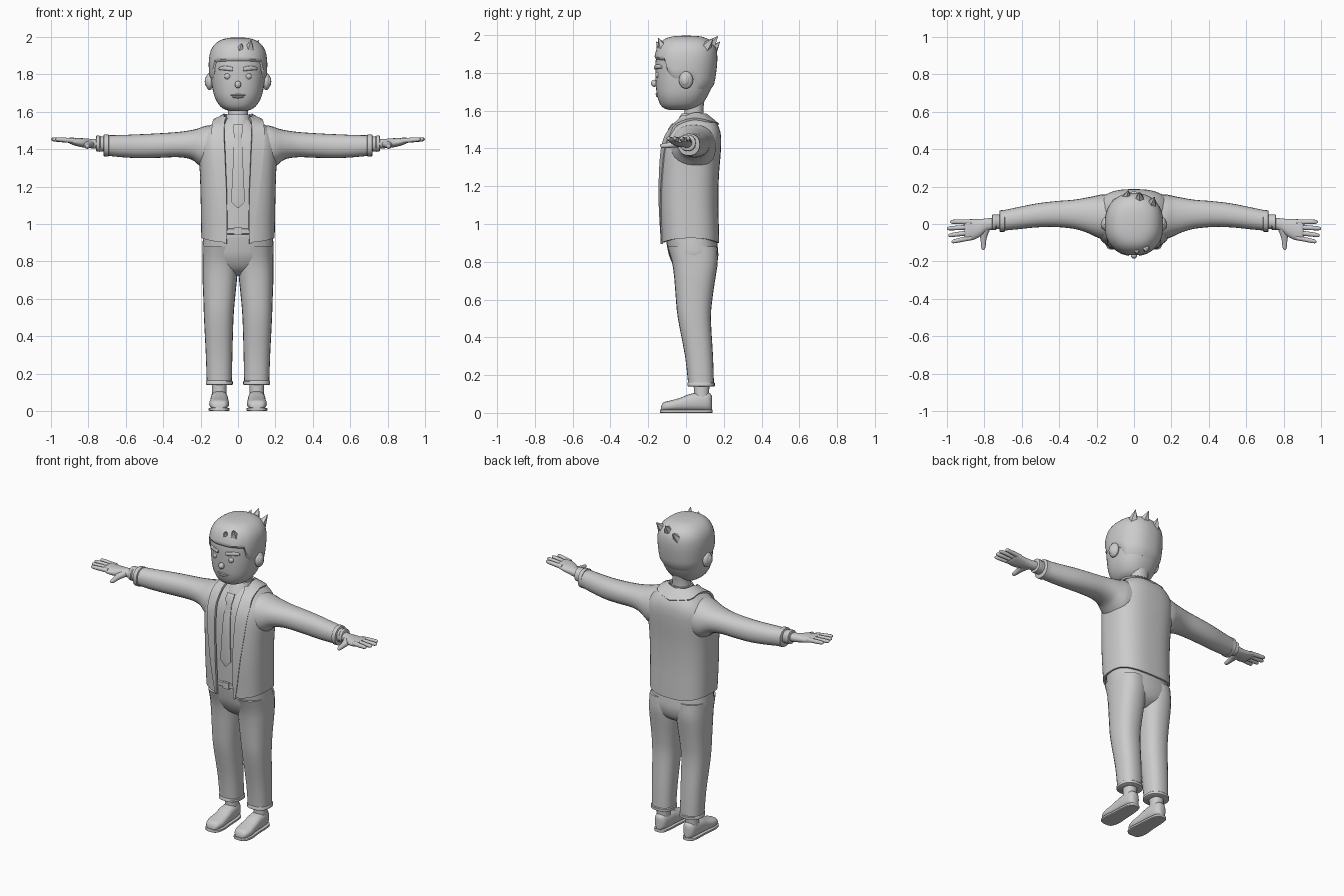
import bpy, bmesh, math
from mathutils import Vector

grey = bpy.data.materials.new("plain_grey")
grey.diffuse_color = (0.6, 0.6, 0.6, 1)


def finish(name, bm, mirror=False, thick=0, angle=40):
    """Turn a bmesh into a finished, smooth shaded part."""
    bmesh.ops.recalc_face_normals(bm, faces=bm.faces)
    me = bpy.data.meshes.new(name)
    bm.to_mesh(me)
    bm.free()
    me.materials.append(grey)
    ob = bpy.data.objects.new(name, me)
    bpy.context.collection.objects.link(ob)
    bpy.ops.object.select_all(action='DESELECT')
    ob.select_set(True)
    bpy.context.view_layer.objects.active = ob
    if mirror:
        ob.modifiers.new("mirror", 'MIRROR')
        bpy.ops.object.modifier_apply(modifier="mirror")
    if thick:
        m = ob.modifiers.new("thickness", 'SOLIDIFY')
        m.thickness, m.offset = thick, 0
        bpy.ops.object.modifier_apply(modifier="thickness")
    bpy.ops.object.shade_smooth_by_angle(angle=math.radians(angle))
    return ob


def grid(name, rows, closed=True, caps=True, **kw):
    """Skin rows of points into a surface."""
    bm = bmesh.new()
    vs = [[bm.verts.new(p) for p in r] for r in rows]
    n = len(vs[0])
    for r, s in zip(vs, vs[1:]):
        for i in range(n if closed else n - 1):
            j = (i + 1) % n
            bm.faces.new((r[i], r[j], s[j], s[i]))
    if caps:
        bm.faces.new(vs[0])
        bm.faces.new(vs[-1])
    return finish(name, bm, **kw)


def smooth(rows, k):
    """Catmull-Rom interpolation of number rows."""
    out = []
    for i in range(len(rows) - 1):
        a, b, c, d = (rows[max(i - 1, 0)], rows[i], rows[i + 1],
                      rows[min(i + 2, len(rows) - 1)])
        for s in range(k):
            t = s / k
            out.append(tuple(q + 0.5 * t * (r - p + t * (2*p - 5*q + 4*r - w + t * (3*(q - r) + w - p)))
                             for p, q, r, w in zip(a, b, c, d)))
    return out + [tuple(rows[-1])]


def oval(a, n):
    s, c = math.sin(a), math.cos(a)
    return (math.copysign(abs(s) ** (2 / n), s), -math.copysign(abs(c) ** (2 / n), c))


def loft(name, axis, rows, n=2.2, k=3, seg=24, **kw):
    """Rows are (position on axis, low a, high a, low b, high b)."""
    rings = []
    for t, a0, a1, b0, b1 in smooth(rows, k):
        ring = []
        for i in range(seg):
            u, v = oval(2 * math.pi * i / seg, n)
            a, b = (a0 + a1) / 2 + u * (a1 - a0) / 2, (b0 + b1) / 2 + v * (b1 - b0) / 2
            ring.append({'x': (t, a, b), 'y': (a, t, b), 'z': (a, b, t)}[axis])
        rings.append(ring)
    return grid(name, rings, **kw)


def sym(rows):
    return [(z, -w, w, f, b) for z, w, f, b in rows]


def lookup(rows, z):
    for p, q in zip(rows, rows[1:]):
        if z <= q[0]:
            t = max(0, (z - p[0]) / (q[0] - p[0]))
            return [u + t * (v - u) for u, v in zip(p, q)]
    return rows[-1]


def ball(name, loc, size, mirror=False):
    bm = bmesh.new()
    bmesh.ops.create_uvsphere(bm, u_segments=20, v_segments=12, radius=1)
    for v in bm.verts:
        v.co = Vector(loc) + Vector([c * s for c, s in zip(v.co, size)])
    return finish(name, bm, mirror=mirror)


# Shoes, soles, ankles
loft("sole", 'y', [(-.137, .075, .125, 0, .018), (-.125, .057, .145, 0, .018), (-.08, .045, .157, 0, .018),
                   (.0, .05, .15, 0, .018), (.08, .055, .147, 0, .018), (.125, .065, .138, 0, .018),
                   (.14, .082, .12, 0, .018)], n=6, mirror=True)
loft("shoe", 'y', [(-.133, .08, .12, .01, .03), (-.12, .06, .142, .01, .055), (-.08, .048, .154, .01, .066),
                   (-.03, .05, .15, .01, .08), (.02, .053, .147, .01, .1), (.07, .055, .145, .01, .108),
                   (.12, .065, .137, .01, .108), (.137, .085, .117, .015, .09)], n=2.6, mirror=True)
loft("ankle", 'z', [(.07, .06, .142, .04, .125), (.1, .062, .14, .042, .122), (.16, .06, .14, .04, .125)], mirror=True)

# Trousers
loft("trouser_leg", 'z', [(.145, .033, .167, .012, .148), (.3, .03, .172, -.005, .143), (.5, .024, .182, -.043, .132),
                          (.62, .014, .186, -.055, .142), (.72, .004, .19, -.063, .157), (.8, 0, .19, -.075, .168),
                          (.88, 0, .188, -.1, .165)], n=2.4, mirror=True)
loft("trouser_cuff", 'z', [(.14, .032, .168, .012, .148), (.143, .027, .172, .007, .153), (.158, .027, .172, .007, .153),
                           (.162, .032, .169, .01, .149)], k=1, n=2.4, mirror=True)
loft("trouser_hips", 'z', sym([(.725, .05, .0, .1), (.76, .14, -.05, .15), (.82, .186, -.085, .17), (.88, .19, -.1, .168),
                               (.96, .184, -.112, .158)]), n=2.5)
loft("belt", 'z', sym([(.945, .18, -.118, .15), (.948, .182, -.122, .152), (.972, .182, -.122, .152),
                       (.975, .18, -.118, .15)]), k=1, n=2.8)
loft("belt_buckle", 'z', sym([(.94, .022, -.127, -.11), (.98, .022, -.127, -.11)]), k=1, n=6)

# Shirt, shirt collar, tie
shirt = [(.93, .175, -.112, .15), (1.1, .175, -.117, .145), (1.25, .177, -.117, .145), (1.38, .17, -.108, .15),
         (1.45, .15, -.094, .145), (1.5, .12, -.07, .13), (1.54, .085, -.042, .11), (1.56, .065, -.03, .1)]
loft("shirt", 'z', sym(shirt), n=2.7)
loft("shirt_collar", 'z', sym([(1.5, .07, -.068, .105), (1.53, .072, -.055, .108), (1.56, .067, -.038, .106),
                               (1.585, .062, -.022, .103)]), n=2.1)
tie = []
for z, w in [(1.085, .003), (1.12, .036), (1.3, .027), (1.4, .023), (1.47, .018), (1.5, .026), (1.53, .024)]:
    y = lookup(shirt, z)[2] - .006 - (.01 if z > 1.48 else 0)
    tie.append([(-w, y, z), (0, y - .006, z), (w, y, z)])
grid("tie", tie, closed=False, caps=False, thick=.008)

# Jacket body, open at the front
JN = 2.7
jacket = smooth([(.925, .19, -.125, .17, .062), (1.1, .193, -.135, .165, .062), (1.25, .197, -.135, .168, .07),
                 (1.38, .203, -.127, .178, .075), (1.45, .197, -.112, .18, .08), (1.5, .167, -.088, .172, .08),
                 (1.54, .122, -.058, .15, .072), (1.57, .08, -.035, .112, .06)], 4)
body = []
for i, (z, rx, y0, y1, gap) in enumerate(jacket):
    a0 = math.asin((gap / rx) ** (JN / 2))
    row = []
    for j in range(49):
        a = a0 + (2 * math.pi - 2 * a0) * j / 48
        u, v = oval(a, JN)
        row.append((u * rx, (y0 + y1) / 2 + v * (y1 - y0) / 2, z - (.025 * math.cos(a) ** 2 if i == 0 else 0)))
    body.append(row)
grid("jacket_body", body, closed=False, caps=False, thick=.012)


# Lapels running into the folded collar
def front(x, z):
    _, rx, y0, y1, _ = lookup(jacket, z)
    d = max(0, 1 - min(1, x / rx) ** JN) ** (1 / JN)
    return (x, (y0 + y1) / 2 - d * (y1 - y0) / 2 - .006, z)


pairs = []
for z, xi, xo in smooth([(.893, .06, .07), (1.0, .058, .088), (1.15, .06, .108), (1.3, .066, .128), (1.4, .07, .138),
                         (1.47, .074, .142)], 3):
    p, q = front(xi, z), front(xo, z)
    pairs.append((*p, *q))
pairs += smooth([pairs[-1], (.072, -.055, 1.535, .138, -.05, 1.525), (.073, .03, 1.582, .128, .04, 1.556),
                 (.06, .085, 1.582, .112, .128, 1.54), (0, .108, 1.578, 0, .172, 1.526)], 3)[1:]
strip = [[Vector(p[:3]).lerp(Vector(p[3:]), t) for t in (0, .5, 1)] for p in pairs]
grid("lapel_collar", strip, closed=False, caps=False, mirror=True, thick=.012)

# Sleeves and cuffs
loft("sleeve", 'x', [(.1, -.085, .16, 1.3, 1.53), (.17, -.08, .158, 1.29, 1.525), (.21, -.066, .15, 1.315, 1.512),
                     (.25, -.047, .142, 1.345, 1.502), (.32, -.026, .13, 1.357, 1.492), (.42, -.016, .122, 1.354, 1.485),
                     (.52, -.018, .11, 1.352, 1.48), (.62, -.028, .09, 1.357, 1.476), (.715, -.037, .07, 1.367, 1.474)],
     mirror=True)
loft("sleeve_cuff", 'x', [(.69, -.036, .07, 1.367, 1.474), (.693, -.042, .075, 1.361, 1.479), (.717, -.042, .073, 1.362, 1.478),
                          (.72, -.034, .066, 1.37, 1.472)], k=1, mirror=True)
loft("shirt_cuff", 'x', [(.7, -.028, .054, 1.384, 1.468), (.735, -.028, .05, 1.388, 1.468), (.74, -.033, .052, 1.386, 1.472),
                         (.757, -.033, .05, 1.388, 1.472), (.76, -.026, .043, 1.395, 1.465)], k=1, mirror=True)

# Hands
loft("palm", 'x', [(.74, -.03, .034, 1.402, 1.456), (.785, -.036, .03, 1.405, 1.455), (.82, -.065, .027, 1.408, 1.458),
                   (.86, -.085, .026, 1.416, 1.46), (.895, -.088, .024, 1.428, 1.462), (.905, -.08, .018, 1.435, 1.458)],
     mirror=True)
for name, y, drift, tip in [("index_finger", -.073, -.022, .975), ("middle_finger", -.045, -.016, .993),
                            ("ring_finger", -.016, -.008, 1.0), ("little_finger", .011, .001, .983)]:
    fin = []
    for t, r in [(0, .0135), (.5, .0125), (.85, .011), (.96, .008), (1, .003)]:
        cy, cz = y + drift * t, 1.445 + .008 * t
        fin.append((.87 + (tip - .87) * t, cy - r, cy + r, cz - r, cz + r))
    loft(name, 'x', fin, seg=12, mirror=True)
loft("thumb", 'y', [(-.02, .765, .83, 1.408, 1.45), (-.06, .782, .825, 1.405, 1.44), (-.09, .79, .82, 1.403, 1.432),
                    (-.12, .793, .818, 1.402, 1.426), (-.133, .798, .815, 1.406, 1.423), (-.138, .804, .81, 1.412, 1.418)],
     seg=14, mirror=True)

# Neck and head
loft("neck", 'z', sym([(1.52, .06, -.015, .1), (1.6, .054, -.008, .092), (1.67, .058, -.01, .1)]))
HN = 2.3
skull = smooth([(1.603, .03, -.085, .02), (1.612, .07, -.115, .055), (1.635, .1, -.137, .085), (1.68, .125, -.153, .115),
                (1.74, .139, -.16, .14), (1.81, .146, -.162, .152), (1.87, .147, -.16, .157), (1.92, .138, -.148, .152),
                (1.955, .116, -.128, .133), (1.977, .084, -.098, .1), (1.987, .045, -.055, .06), (1.989, .005, -.003, .006)], 4)
loft("head", 'z', sym(skull), n=HN, k=1, seg=40)

# Hair cap, lower at the back and sides than over the brow
line = [(0, 1.872), (50, 1.868), (58, 1.8), (72, 1.77), (90, 1.775), (104, 1.775), (118, 1.715), (180, 1.708)]
cap = []
for r in range(19):
    t = r / 18
    row = []
    for j in range(64):
        a = 2 * math.pi * j / 64
        low = lookup(line, math.degrees(min(a, 2 * math.pi - a)))[1]
        z = low + (1.989 - low) * (1 - (1 - t) ** 2)
        _, rx, y0, y1 = lookup(skull, z)
        off = 0 if r == 0 else .009
        u, v = oval(a, HN)
        row.append((u * (rx + off), (y0 + y1) / 2 + v * ((y1 - y0) / 2 + off), z + .008 * t))
    cap.append(row)
grid("hair_cap", cap)

# Pointed tufts: base, tip, radius
for i, (base, tip, r) in enumerate([((.03, .125, 1.94), (.03, .17, 1.995), .035), ((.09, .1, 1.93), (.11, .145, 1.985), .035),
                                    ((-.04, .14, 1.92), (-.03, .18, 1.965), .03), ((.06, -.12, 1.93), (.07, -.147, 1.985), .03),
                                    ((.01, -.13, 1.925), (.02, -.157, 1.965), .03)]):
    bm = bmesh.new()
    bmesh.ops.create_cone(bm, segments=5, radius1=r, radius2=.001, depth=1, cap_ends=True)
    d = Vector(tip) - Vector(base)
    q = d.to_track_quat('Z', 'Y')
    for v in bm.verts:
        v.co = Vector(base) + q @ Vector((v.co.x, v.co.y, (v.co.z + .5) * d.length))
    finish(f"hair_tuft_{i + 1}", bm, angle=30)

# Face and ears
ball("ear", (.152, .0, 1.762), (.022, .037, .046), True)
ball("ear_inner", (.164, -.004, 1.762), (.014, .024, .031), True)
ball("eye", (.056, -.149, 1.79), (.017, .013, .017), True)
ball("nose", (0, -.168, 1.745), (.017, .017, .019))
ball("upper_lip", (0, -.149, 1.689), (.042, .012, .006))
ball("lower_lip", (0, -.148, 1.679), (.03, .012, .007))
brow = [(x, y - .008, y + .012, z - h, z + h) for x, y, z, h in
        [(.026, -.162, 1.826, .006), (.032, -.161, 1.828, .011), (.065, -.153, 1.833, .012),
         (.092, -.137, 1.832, .009), (.103, -.129, 1.829, .004)]]
loft("eyebrow", 'x', brow, n=3, seg=12, mirror=True)
